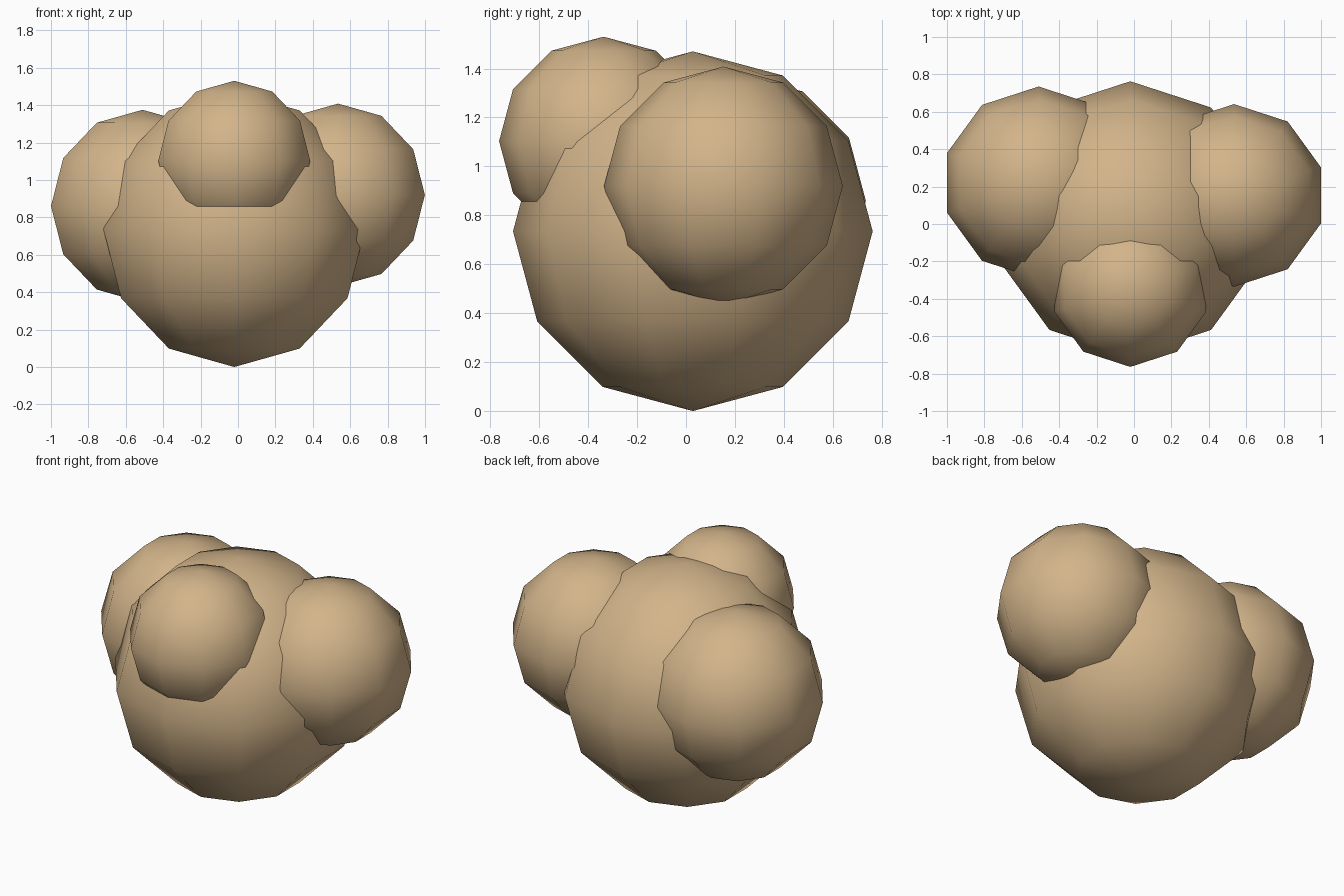
import bpy, bmesh, math
from mathutils import Vector

if "Cube" in bpy.data.objects:
    bpy.data.objects.remove(bpy.data.objects["Cube"])

SEGMENTS, RINGS = 10, 6

tan = bpy.data.materials.new("tan")
tan.diffuse_color = (0.645, 0.456, 0.254, 1.0)
tan.use_nodes = True
tan.node_tree.nodes["Principled BSDF"].inputs["Base Color"].default_value = tan.diffuse_color


def ball(name, center, radius):
    """Smooth-shaded low-poly ball: a half circle spun about z."""
    bm = bmesh.new()
    arc = [bm.verts.new((0, radius * math.sin(math.pi * i / RINGS),
                         radius * math.cos(math.pi * i / RINGS)))
           for i in range(RINGS + 1)]
    edges = [bm.edges.new(pair) for pair in zip(arc, arc[1:])]
    bmesh.ops.spin(bm, geom=arc + edges, cent=(0, 0, 0), axis=(0, 0, 1),
                   angle=math.tau, steps=SEGMENTS)
    bmesh.ops.remove_doubles(bm, verts=bm.verts[:], dist=0.001)
    bmesh.ops.recalc_face_normals(bm, faces=bm.faces[:])
    for face in bm.faces:
        face.smooth = True
    mesh = bpy.data.meshes.new(name)
    bm.to_mesh(mesh)
    bm.free()
    mesh.materials.append(tan)
    obj = bpy.data.objects.new(name, mesh)
    obj.location = Vector(center)
    bpy.context.collection.objects.link(obj)
    return obj


# Large central ball
ball("main_ball", (-0.02, 0.028, 0.735), 0.735)
# Small ball at the upper front
ball("front_ball", (-0.02, -0.337, 1.103), 0.427)
# Side balls, slightly different in size and height
ball("left_ball", (-0.51, 0.22, 0.86), 0.515)
ball("right_ball", (0.535, 0.153, 0.92), 0.488)
